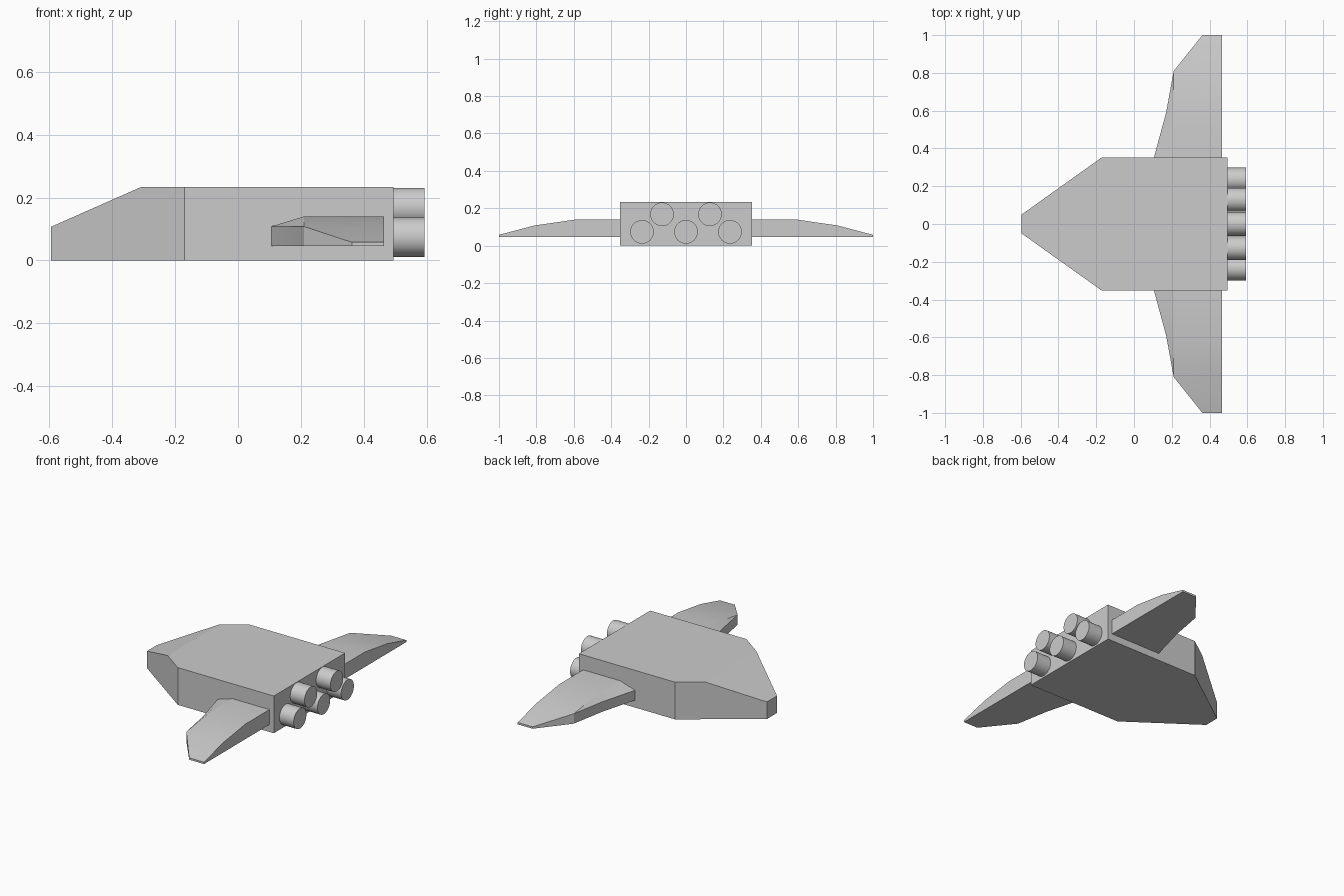
import bpy
import bmesh

cube = bpy.data.objects.get("Cube")
if cube:
    bpy.data.objects.remove(cube, do_unlink=True)

grey = bpy.data.materials.new("hull grey")
grey.use_nodes = True
colour = (0.6, 0.6, 0.6, 1)
grey.diffuse_color = colour
grey.node_tree.nodes["Principled BSDF"].inputs["Base Color"].default_value = colour


def finish(name, bm, smooth=None):
    """Turn a bmesh into a named object, optionally smooth below an angle."""
    bmesh.ops.recalc_face_normals(bm, faces=bm.faces)
    mesh = bpy.data.meshes.new(name)
    bm.to_mesh(mesh)
    bm.free()
    mesh.materials.append(grey)
    obj = bpy.data.objects.new(name, mesh)
    bpy.context.collection.objects.link(obj)
    if smooth:
        bpy.ops.object.select_all(action="DESELECT")
        obj.select_set(True)
        bpy.context.view_layer.objects.active = obj
        bpy.ops.object.shade_smooth_by_angle(angle=smooth)
    return obj


# Hull: extruded plan outline with the nose top sliced off at a slope
half = [(-0.595, 0.05), (-0.17, 0.353), (0.495, 0.353)]
plan = half + [(x, -y) for x, y in reversed(half)]
bm = bmesh.new()
base = bm.faces.new([bm.verts.new((x, y, 0)) for x, y in plan])
ext = bmesh.ops.extrude_face_region(bm, geom=[base], use_keep_orig=True)
top = [v for v in ext["geom"] if isinstance(v, bmesh.types.BMVert)]
bmesh.ops.translate(bm, verts=top, vec=(0, 0, 0.233))
cut = bmesh.ops.bisect_plane(
    bm, geom=bm.verts[:] + bm.edges[:] + bm.faces[:],
    plane_co=(-0.31, 0, 0.233), plane_no=(-0.126, 0, 0.285), clear_outer=True)
bmesh.ops.holes_fill(bm, edges=[e for e in bm.edges if e.is_boundary])
finish("hull", bm)

# Wings: lofted sections (span, leading x, leading z, ridge x, ridge z)
sections = [
    (0.35, 0.105, 0.108, 0.21, 0.14),
    (0.59, 0.17, 0.108, 0.21, 0.14),
    (0.81, 0.21, 0.108, 0.21, 0.108),
    (1.0, 0.362, 0.058, 0.362, 0.058),
]
trailing, under = 0.465, 0.046
for name, side in (("left_wing", 1), ("right_wing", -1)):
    bm = bmesh.new()
    rings = []
    for y, lx, lz, rx, rz in sections:
        points = [(lx, under), (lx, lz), (rx, rz), (trailing, rz), (trailing, under)]
        rings.append([bm.verts.new((x, side * y, z)) for x, z in points])
    for a, b in zip(rings, rings[1:]):
        for i in range(len(a)):
            j = (i + 1) % len(a)
            bm.faces.new((a[i], a[j], b[j], b[i]))
    bm.faces.new(rings[0])
    bm.faces.new(rings[-1])
    bmesh.ops.remove_doubles(bm, verts=bm.verts, dist=0.0001)
    finish(name, bm, smooth=0.35)

# Engines: three low and two high cylinders on the rear face
spots = [(-0.235, 0.074), (0, 0.074), (0.235, 0.074), (-0.128, 0.168), (0.128, 0.168)]
for n, (y, z) in enumerate(spots, 1):
    bpy.ops.mesh.primitive_cylinder_add(
        vertices=32, radius=0.063, depth=0.11,
        location=(0.539, y, z), rotation=(0, 1.5708, 0))
    engine = bpy.context.object
    engine.name = f"engine_{n}"
    engine.data.materials.append(grey)
    bpy.ops.object.shade_smooth_by_angle(angle=0.6)
